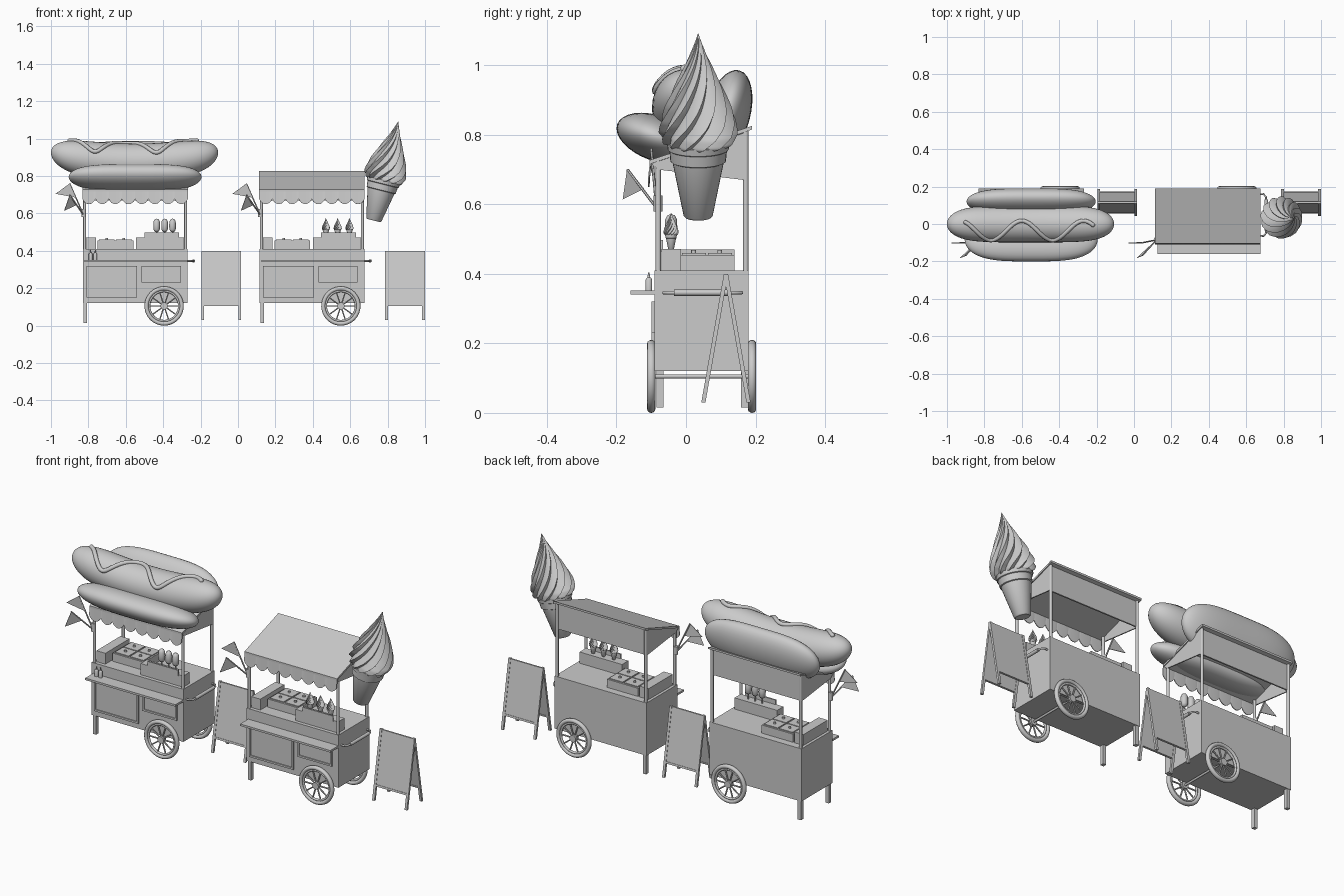
import bpy, bmesh, math
from math import sin, cos, pi, radians
from mathutils import Vector, Matrix

if "Cube" in bpy.data.objects:
    bpy.data.objects.remove(bpy.data.objects["Cube"])


def mesh_obj(name, verts, faces, smooth=None):
    bm = bmesh.new()
    vs = [bm.verts.new(v) for v in verts]
    for f in faces:
        bm.faces.new([vs[i] for i in f])
    bmesh.ops.recalc_face_normals(bm, faces=bm.faces)
    me = bpy.data.meshes.new(name)
    bm.to_mesh(me)
    bm.free()
    ob = bpy.data.objects.new(name, me)
    bpy.context.collection.objects.link(ob)
    if smooth:
        bpy.context.view_layer.objects.active = ob
        bpy.ops.object.select_all(action='DESELECT')
        ob.select_set(True)
        bpy.ops.object.shade_smooth_by_angle(angle=radians(smooth))
    return ob


def box(name, x, y, z):
    v = [(a, b, c) for a in x for b in y for c in z]
    return mesh_obj(name, v, [(0, 1, 3, 2), (4, 6, 7, 5), (0, 4, 5, 1), (2, 3, 7, 6), (0, 2, 6, 4), (1, 5, 7, 3)])


def loft(name, rings, smooth=40, closed=False):
    n, m = len(rings[0]), len(rings)
    faces = [(i * n + j, i * n + (j + 1) % n, (i + 1) % m * n + (j + 1) % n, (i + 1) % m * n + j)
             for i in range(m if closed else m - 1) for j in range(n)]
    if not closed:
        faces += [tuple(range(n)), tuple(range((m - 1) * n, m * n))]
    return mesh_obj(name, [p for r in rings for p in r], faces, smooth)


def tube(name, path, r, n=10):
    path = [Vector(p) for p in path]
    rings = []
    for i, p in enumerate(path):
        d = path[min(i + 1, len(path) - 1)] - path[max(i - 1, 0)]
        u = d.cross(Vector((0, 0, 1)) if abs(d.normalized().z) < .9 else Vector((1, 0, 0))).normalized()
        w = d.cross(u).normalized()
        rings.append([p + r * (u * cos(2 * pi * k / n) + w * sin(2 * pi * k / n)) for k in range(n)])
    return loft(name, rings)


def lathe(name, prof, mat, n=28, smooth=40):
    return loft(name, [[mat @ Vector((r * cos(2 * pi * k / n), r * sin(2 * pi * k / n), z)) for k in range(n)]
                       for r, z in prof], smooth)


def ring(name, c, R, ry, rr, n=40, k=12):
    # ring in the xz plane with an elliptical section
    return loft(name, [[(c[0] + (R + rr * cos(2 * pi * j / k)) * cos(2 * pi * i / n), c[1] + ry * sin(2 * pi * j / k),
                         c[2] + (R + rr * cos(2 * pi * j / k)) * sin(2 * pi * i / n)) for j in range(k)]
                       for i in range(n)], closed=True)


def long_roll(name, cx, cy, cz, half, a, b, tilt, sag, p):
    # rounded roll along x with a tilted elliptical section
    rings, m, n = [], 44, 32
    for i in range(m + 1):
        t = -cos(pi * i / m) * .9998
        s = (1 - abs(t) ** p) ** .5
        rings.append([(cx + half * t,
                       cy + s * (a * cos(q) * cos(tilt) - b * sin(q) * sin(tilt)),
                       cz + sag * t * t + s * (a * cos(q) * sin(tilt) + b * sin(q) * cos(tilt)))
                      for q in [2 * pi * k / n for k in range(n)]])
    return loft(name, rings, 60)


def ice_cream(name, mat, rows=48, sides=144, lobes=12):
    # wafer cone with stepped collar, then a twisted ridged swirl
    lathe(name + "_wafer", [(.036, 0), (.042, .006), (.074, .165), (.08, .168), (.083, .2), (.088, .203),
                            (.09, .222), (.07, .224)], mat)
    prof = [(.07, .205), (.1, .222), (.112, .25), (.108, .285), (.094, .33), (.07, .385), (.046, .435),
            (.025, .48), (.011, .515), (.001, .545)]
    rings = []
    for i in range(rows + 1):
        f = i / rows * (len(prof) - 1)
        k = min(int(f), len(prof) - 2)
        f -= k
        r = prof[k][0] * (1 - f) + prof[k + 1][0] * f
        z = prof[k][1] * (1 - f) + prof[k + 1][1] * f
        tw = 2.6 * i / rows
        pts = []
        for j in range(sides):
            q = 2 * pi * j / sides
            saw = (q * lobes / (2 * pi)) % 1
            h = saw / .75 if saw < .75 else (1 - saw) / .25
            rr = r * (.82 + .2 * h)
            pts.append(mat @ Vector((rr * cos(q + tw), rr * sin(q + tw), z)))
        rings.append(pts)
    loft(name + "_swirl", rings, 35)


def frame(name, x0, x1, z0, z1):
    # raised panel with moulded border
    w, y = .01, (-.099, -.088)
    for s, xx, zz in (("left", (x0, x0 + w), (z0, z1)), ("right", (x1 - w, x1), (z0, z1)),
                      ("bottom", (x0 + w, x1 - w), (z0, z0 + w)), ("top", (x0 + w, x1 - w), (z1 - w, z1))):
        box(name + "_" + s, xx, y, zz)
    box(name + "_inner", (x0 + w, x1 - w), (-.093, -.088), (z0 + w, z1 - w))


def cart(tag, d):
    # body, legs and counter
    X = lambda *a: tuple(v + d for v in a)
    box(tag + "_body", X(-.83, -.27), (-.09, .18), (.12, .41))
    frame(tag + "_large_door", *X(-.81, -.54), .15, .32)
    frame(tag + "_small_door", *X(-.515, -.305), .23, .32)
    for y in (-.075, .168):
        box(tag + "_leg", X(-.826, -.806), (y - .01, y + .01), (.015, .12))
    box(tag + "_shelf", X(-.82, -.27), (-.16, -.09), (.341, .352))
    # wheels and axle
    wx = -.395 + d
    for y in (-.1, .19):
        c = (wx, y, .105)
        ring(tag + "_tyre", c, .094, .012, .011)
        ring(tag + "_rim", c, .08, .007, .006)
        tube(tag + "_hub", [(wx, y - .012, .105), (wx, y + .012, .105)], .019, 16)
        for k in range(10):
            a = 2 * pi * k / 10
            tube(tag + "_spoke", [(wx + r * cos(a), y, .105 + r * sin(a)) for r in (.01, .084)], .004, 6)
    tube(tag + "_axle", [(wx, -.1, .105), (wx, .19, .105)], .006)
    # push handle
    hx = -.27 + d
    tube(tag + "_handle", [(hx - .01, -.062, .346), (hx + .018, -.064, .346), (hx + .03, -.05, .346),
                           (hx + .032, -.03, .346), (hx + .032, .125, .346), (hx + .03, .145, .346),
                           (hx + .018, .16, .346), (hx - .01, .158, .346)], .005)
    tube(tag + "_grip", [(hx + .032, -.035, .346), (hx + .032, .13, .346)], .009, 12)
    # canopy posts, roof, back board and end panels
    for x in (-.82, -.28):
        for y, z in ((-.08, .725), (.172, .812)):
            tube(tag + "_post", [(x + d, y, .41), (x + d, y, z)], .008, 12)
    x0, x1 = X(-.832, -.268)
    sec = [(-.105, .716), (.19, .815), (.19, .826), (-.105, .727)]
    loft(tag + "_roof", [[(x, y, z) for y, z in sec] for x in (x0, x1)], None)
    box(tag + "_back_board", (x0 + .004, x1 - .004), (.165, .173), (.67, .808))
    for x in (x0 + .004, x1 - .01):
        loft(tag + "_end_panel", [[(x + o, y, z) for y, z in ((-.1, .717), (-.08, .70), (.168, .67), (.168, .806))]
                                  for o in (0, .006)], None)
    # scalloped valance
    n, per = 8, 10
    v, f = [], []
    for i in range(n * per + 1):
        x = x0 + (x1 - x0) * i / (n * per)
        zb = .678 - .028 * abs(sin(pi * i / per)) ** .7
        v += [(x, -.104, .724), (x, -.109, zb)]
    for i in range(n * per):
        f.append((2 * i, 2 * i + 1, 2 * i + 3, 2 * i + 2))
    val = mesh_obj(tag + "_valance", v, f)
    val.modifiers.new("thickness", 'SOLIDIFY').thickness = .004
    # counter goods: side box, lidded tray, display stand
    box(tag + "_side_box", X(-.815, -.76), (-.07, .14), (.405, .47))
    box(tag + "_tray", X(-.75, -.56), (-.02, .14), (.405, .455))
    for x in (-.742, -.651):
        for y in (-.012, .063):
            box(tag + "_lid", X(x, x + .083), (y, y + .069), (.45, .46))
            tube(tag + "_knob", [(x + .041 + d, y + .034, .459), (x + .041 + d, y + .034, .468)], .007)
    box(tag + "_stand", X(-.545, -.285), (-.07, -.015), (.405, .472))
    box(tag + "_stand_front", X(-.5, -.315), (-.074, -.066), (.465, .497))
    # two pennants clamped to the front post
    p = (-.825 + d, -.085, .59)
    tube(tag + "_flag_clamp", [(p[0], -.08, .58), (p[0], -.08, .625)], .013, 12)
    for tri in ([(-.90, -.1, .76), (-.868, -.094, .685), (-.975, -.1, .705)],
                [(-.90, -.168, .70), (-.865, -.12, .645), (-.93, -.18, .615)]):
        tri = [(x + d, y, z) for x, y, z in tri]
        tube(tag + "_flag_pole", [p, tri[0]], .004, 6)
        flag = mesh_obj(tag + "_pennant", tri, [(0, 1, 2)])
        flag.modifiers.new("thickness", 'SOLIDIFY').thickness = .003


def sandwich_board(cx):
    # two leaning boards with legs down both edges
    for s in (-1, 1):
        lean = lambda z: .115 + s * .065 * (.4 - z) / .37

        def slab(name, xa, xb, za, zb, t):
            loft(name, [[(x, lean(z) + o, z) for z, o in ((za, -t), (zb, -t), (zb, t), (za, t))]
                        for x in (cx + xa, cx + xb)], None)
        slab("sign_panel", -.1, .1, .11, .398, .004)
        slab("sign_rail", -.1, .1, .105, .115, .006)
        slab("sign_leg", -.106, -.092, .03, .4, .006)
        slab("sign_leg", .092, .106, .03, .4, .006)


cart("hot_dog_cart", 0)
cart("ice_cream_cart", .945)
sandwich_board(-.09)
sandwich_board(.893)

# giant sausage in a bun with wavy sauce
long_roll("sausage", -.553, .0, .875, .447, .098, .098, 0, .05, 5)
long_roll("front_bun", -.55, -.085, .79, .355, .12, .065, radians(-20), .005, 3.5)
long_roll("back_bun", -.55, .12, .86, .345, .13, .065, radians(75), .005, 3.5)
sauce = []
for i in range(91):
    x = -.9 + .68 * i / 90
    y = -.035 + .052 * cos(2 * pi * (x + .27) / .33)
    t = (x + .553) / .447
    R = .098 * (1 - abs(t) ** 5) ** .5
    sauce.append((x, y, .875 + .05 * t * t + (max(R * R - y * y, 0)) ** .5 + .002))
tube("sauce_wave", sauce, .011)
for e in (sauce[0], sauce[-1]):
    lathe("sauce_end", [(.0115 * sin(pi * i / 8) + 1e-4, -.0115 * cos(pi * i / 8)) for i in range(9)],
          Matrix.Translation(e), 12)

# snacks on the first stand and sauce bottles on its shelf
for x in (-.435, -.392, -.35):
    M = Matrix.Translation((x, -.043, .5))
    lathe("stick_snack", [(.001, 0), (.011, .003), (.017, .014), (.018, .035), (.017, .056), (.011, .068), (.001, .072)],
          M, 16, 60)
    tube("snack_stick", [(x, -.043, .465), (x, -.043, .51)], .004, 8)
for x in (-.788, -.763):
    lathe("sauce_bottle", [(.01, 0), (.01, .032), (.007, .038), (.004, .04), (.002, .054)],
          Matrix.Translation((x, -.107, .35)), 14)

# small cones on the second stand, and the giant cone on the canopy end
for x in (.47, .533, .596):
    ice_cream("small_cone", Matrix.Translation((x, -.043, .47)) @ Matrix.Scale(.195, 4), 20, 48)
ice_cream("giant_cone", Matrix.Translation((.725, .035, .562)) @ Matrix.Rotation(radians(14), 4, 'Y'))
